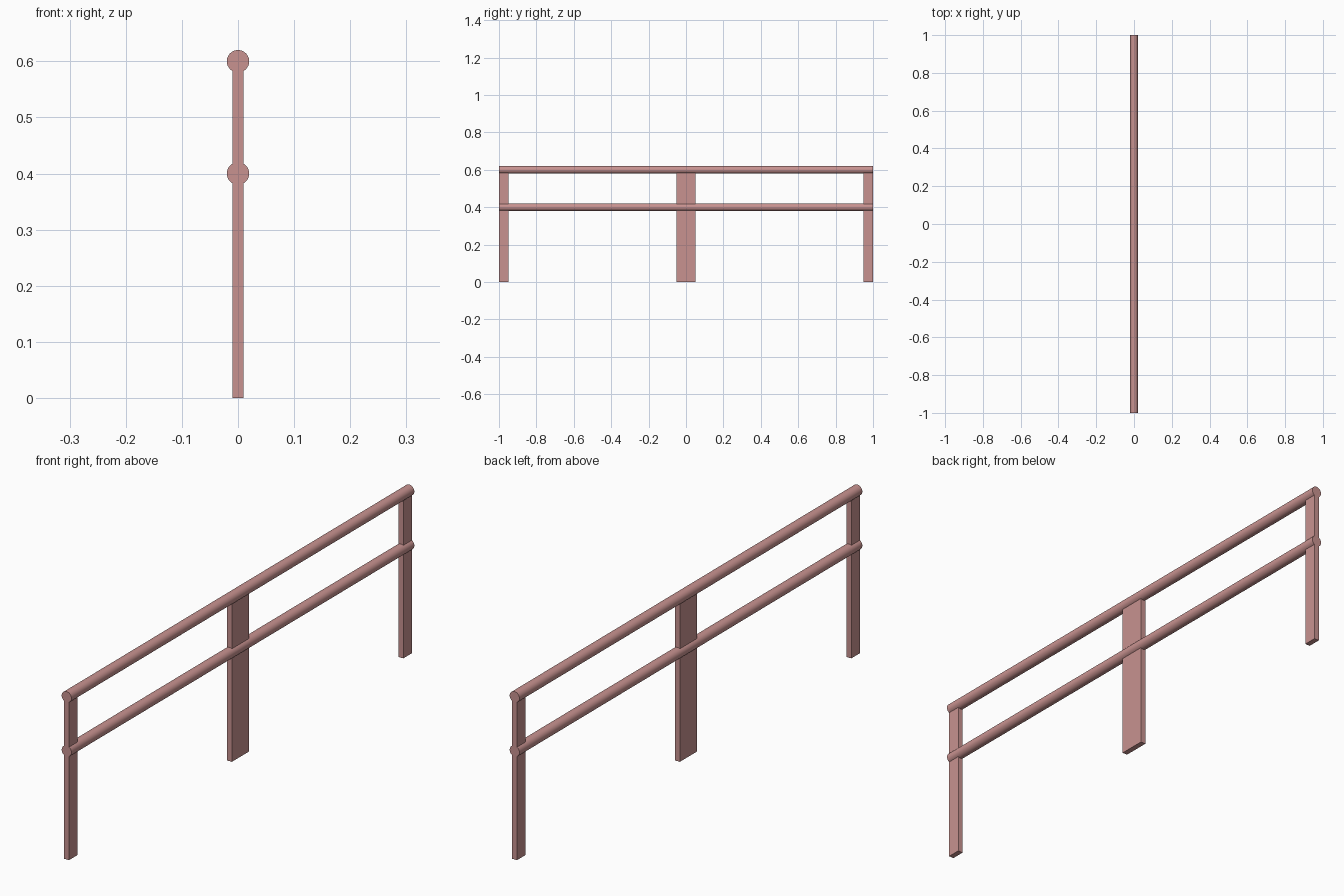
import bpy
from math import radians

if "Cube" in bpy.data.objects:
    bpy.data.objects.remove(bpy.data.objects["Cube"])

paint = bpy.data.materials.new("dusty_red")
paint.diffuse_color = (0.58, 0.29, 0.28, 1)
paint.use_nodes = True
paint.node_tree.nodes["Principled BSDF"].inputs["Base Color"].default_value = paint.diffuse_color


def post(name, y, width):
    # flat upright whose top end is buried in the top rail
    bpy.ops.mesh.primitive_cube_add(size=1, location=(0, y, 0.3))
    ob = bpy.context.object
    ob.name = name
    ob.scale = (0.02, width, 0.6)
    bpy.ops.object.transform_apply(location=False, rotation=False, scale=True)
    ob.data.materials.append(paint)


def rail(name, z):
    # round bar running the full length along y
    bpy.ops.mesh.primitive_cylinder_add(vertices=32, radius=0.02, depth=2,
                                        location=(0, 0, z),
                                        rotation=(radians(90), 0, 0))
    ob = bpy.context.object
    ob.name = name
    ob.data.materials.append(paint)
    bpy.ops.object.shade_smooth_by_angle(angle=radians(30))


# Posts: narrow ones at the ends, a double-width one in the middle
post("front_post", -0.975, 0.05)
post("middle_post", 0, 0.1)
post("back_post", 0.975, 0.05)

# Rails
rail("top_rail", 0.6)
rail("lower_rail", 0.4)
